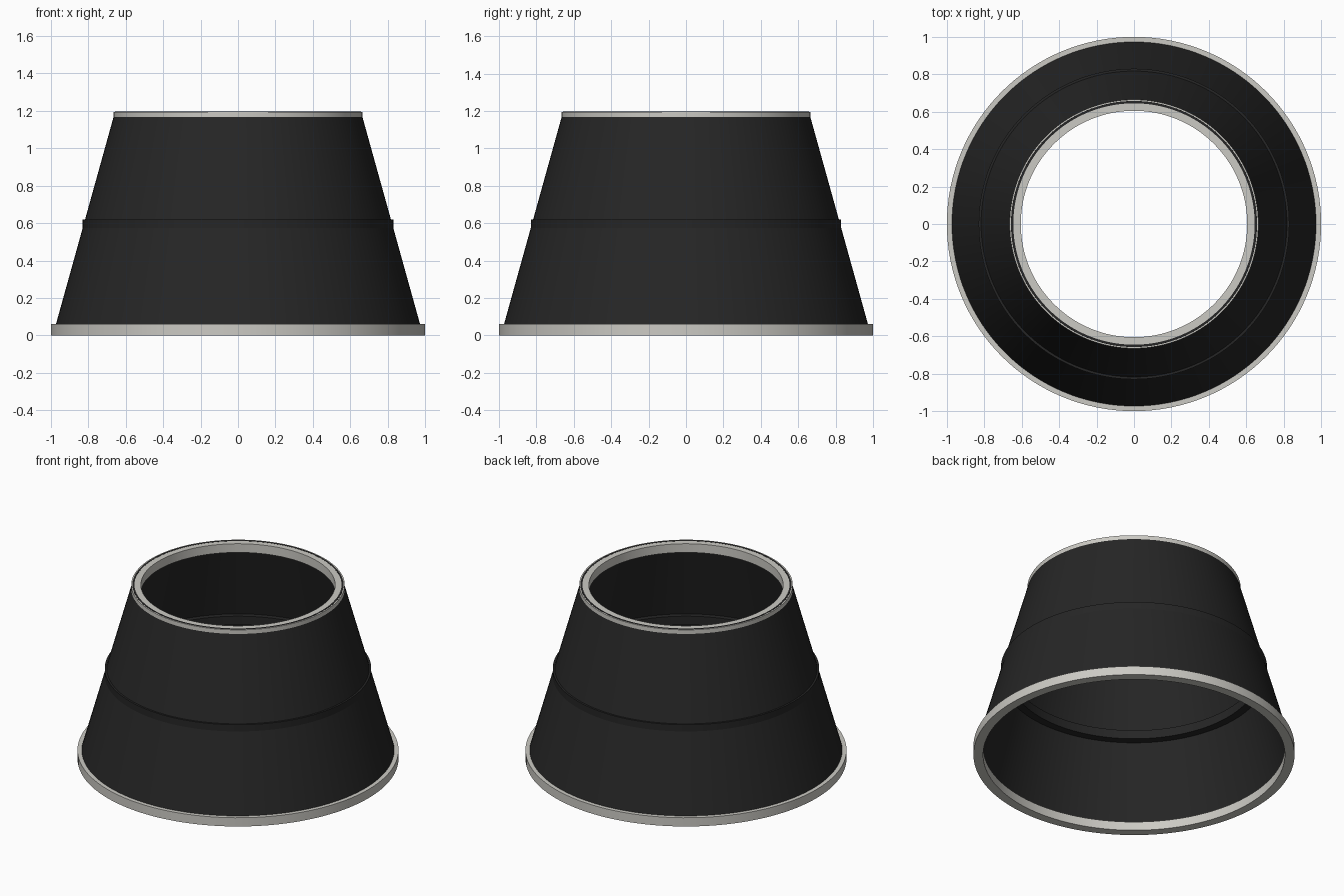
import bpy, bmesh, math

cube = bpy.data.objects.get("Cube")
if cube:
    bpy.data.objects.remove(cube, do_unlink=True)

SEGMENTS = 128


def material(name, color):
    mat = bpy.data.materials.new(name)
    mat.use_nodes = True
    mat.diffuse_color = color
    bsdf = mat.node_tree.nodes["Principled BSDF"]
    bsdf.inputs["Base Color"].default_value = color
    bsdf.inputs["Roughness"].default_value = 0.7
    return mat


def lathe(name, profile, mat):
    """Revolve a closed (radius, height) outline around the z axis."""
    bm = bmesh.new()
    loops = []
    for i in range(SEGMENTS):
        a = math.tau * i / SEGMENTS
        loops.append([bm.verts.new((r * math.cos(a), r * math.sin(a), z))
                      for r, z in profile])
    n = len(profile)
    for i in range(SEGMENTS):
        here, there = loops[i], loops[(i + 1) % SEGMENTS]
        for j in range(n):
            k = (j + 1) % n
            bm.faces.new((here[j], there[j], there[k], here[k]))
    bmesh.ops.recalc_face_normals(bm, faces=bm.faces)
    mesh = bpy.data.meshes.new(name)
    bm.to_mesh(mesh)
    bm.free()
    mesh.materials.append(mat)
    obj = bpy.data.objects.new(name, mesh)
    bpy.context.collection.objects.link(obj)
    bpy.ops.object.select_all(action='DESELECT')
    obj.select_set(True)
    bpy.context.view_layer.objects.active = obj
    bpy.ops.object.shade_smooth_by_angle(angle=math.radians(30))
    return obj


def hoop(name, radius, top, mat, width=0.06, height=0.06):
    inner, bottom = radius - width, top - height
    return lathe(name, [(inner, bottom), (radius, bottom),
                        (radius, top), (inner, top)], mat)


black = material("black fabric", (0.019, 0.019, 0.019, 1))
ivory = material("pale grey trim", (0.60, 0.59, 0.55, 1))

# Thin tapered wall, its upper edge just showing in the top hoop
lathe("shade_wall", [(0.976, 0.002), (0.989, 0.002),
                     (0.657, 1.196), (0.645, 1.196)], black)

# Square-section hoops at the bottom, middle and top
hoop("bottom_hoop", 1.0, 0.06, ivory)
hoop("middle_hoop", 0.83, 0.62, black)
hoop("top_hoop", 0.665, 1.195, ivory)
